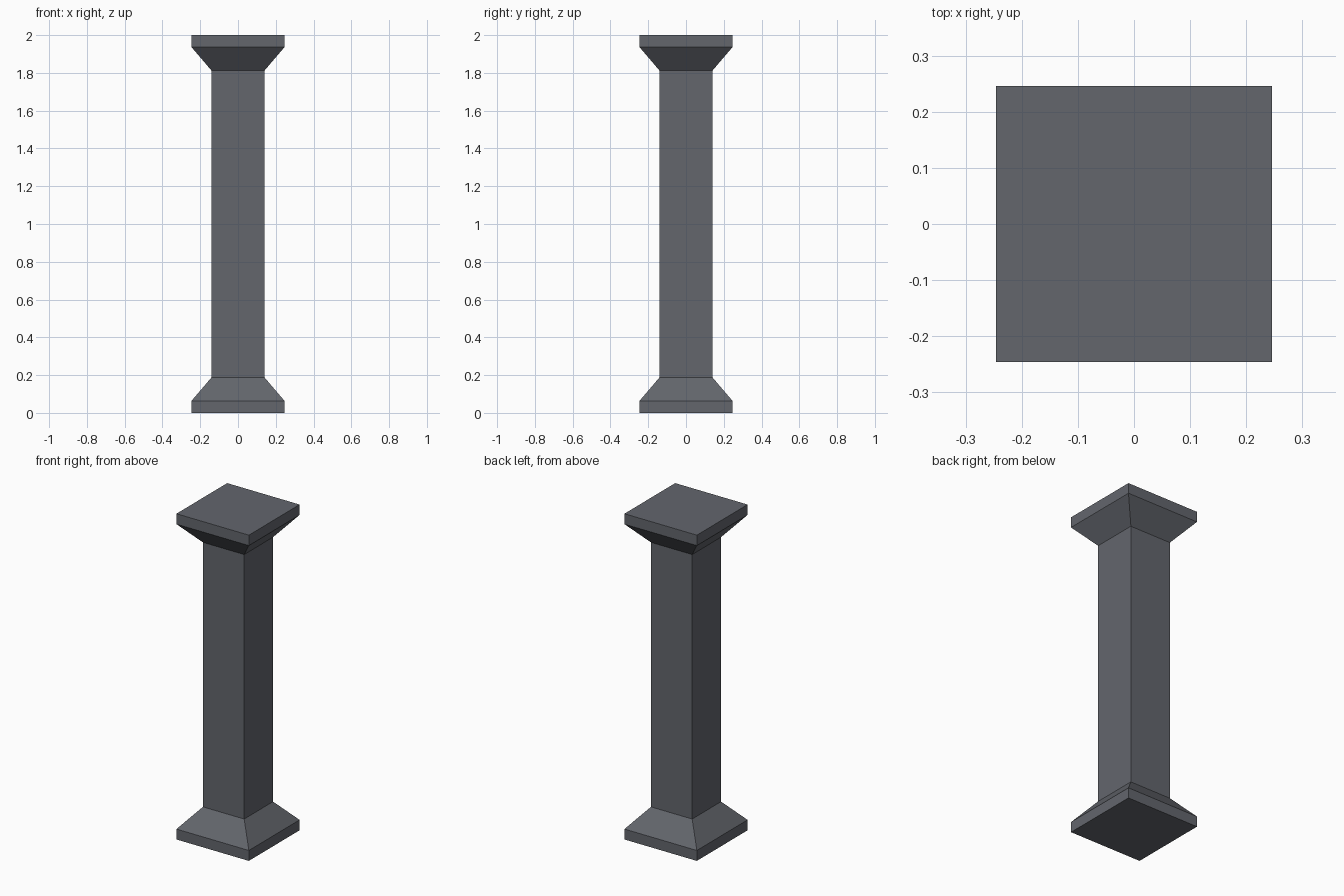
import bpy, bmesh

if "Cube" in bpy.data.objects:
    bpy.data.objects.remove(bpy.data.objects["Cube"])

# One dark slate colour for the whole pillar
slate = bpy.data.materials.new("dark slate")
slate.diffuse_color = (0.125, 0.133, 0.152, 1)
slate.use_nodes = True
slate.node_tree.nodes["Principled BSDF"].inputs["Base Color"].default_value = slate.diffuse_color

WIDE, SLIM = 0.246, 0.14
# Square profile: (half width, height) from foot to cap
profile = [(WIDE, 0), (WIDE, 0.064), (SLIM, 0.188),
           (SLIM, 1.812), (WIDE, 1.936), (WIDE, 2)]

# Pillar: stacked square rings, bridged and closed at both ends
bm = bmesh.new()
rings = [[bm.verts.new((x * h, y * h, z))
          for x, y in ((-1, -1), (1, -1), (1, 1), (-1, 1))]
         for h, z in profile]
for low, high in zip(rings, rings[1:]):
    for i in range(4):
        j = (i + 1) % 4
        bm.faces.new((low[i], low[j], high[j], high[i]))
bm.faces.new(rings[0][::-1])
bm.faces.new(rings[-1])

mesh = bpy.data.meshes.new("square_pillar")
bm.to_mesh(mesh)
bm.free()
mesh.materials.append(slate)
pillar = bpy.data.objects.new("square_pillar", mesh)
bpy.context.collection.objects.link(pillar)
